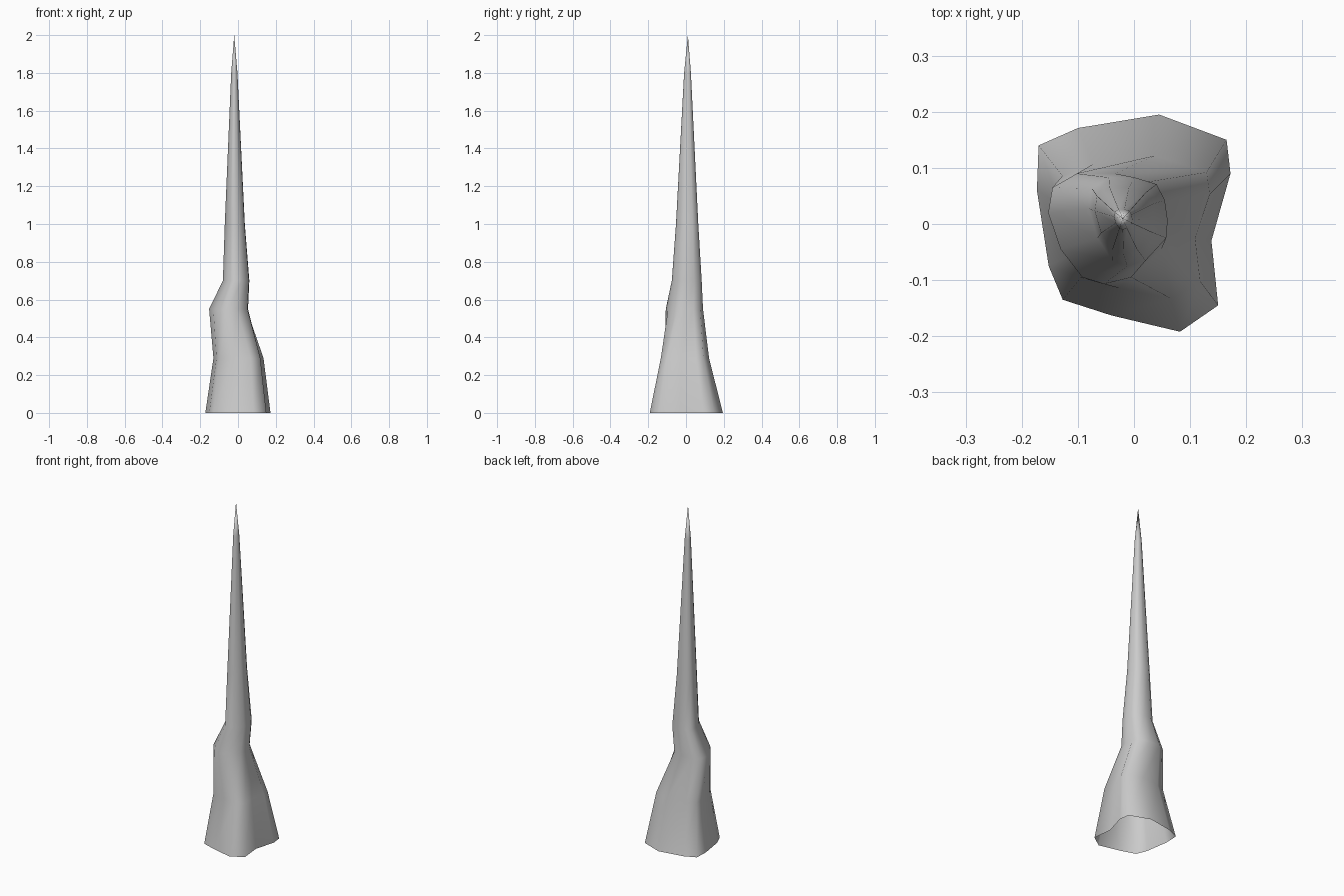
import bpy, bmesh

if "Cube" in bpy.data.objects:
    bpy.data.objects.remove(bpy.data.objects["Cube"])

# Irregular outline of the foot, and of the bulge above it (matching corner for corner)
FOOT = [(-.17, .14), (-.10, .171), (.045, .195), (.165, .15), (.172, .09), (.138, -.03),
        (.15, -.145), (.082, -.192), (-.04, -.163), (-.127, -.135), (-.152, -.075), (-.173, .06)]
BULGE = [(-.145, .065), (-.10, .09), (-.03, .09), (.03, .075), (.052, .04), (.06, -.005),
         (.056, -.045), (.0, -.095), (-.05, -.107), (-.09, -.095), (-.13, -.045), (-.153, .02)]


def fit(outline, x0, x1, y0, y1):
    """Stretch an outline into the given bounds."""
    xs, ys = zip(*outline)
    return [(x0 + (x - min(xs)) / (max(xs) - min(xs)) * (x1 - x0),
             y0 + (y - min(ys)) / (max(ys) - min(ys)) * (y1 - y0)) for x, y in outline]


# Cross-sections from the ground up
sections = [
    (0, FOOT),
    (.29, fit(FOOT, -.13, .135, -.133, .122)),
    (.55, fit(BULGE, -.153, .053, -.107, .09)),
    (.70, fit(BULGE, -.08, .06, -.075, .083)),
    (1.0, fit(BULGE, -.07, .036, -.053, .065)),
    (1.8, fit(BULGE, -.036, -.003, -.01, .026)),
]

# Loft the spike, open at the foot and closed to a point at the tip
bm = bmesh.new()
rings = [[bm.verts.new((x, y, z)) for x, y in outline] for z, outline in sections]
tip = bm.verts.new((-.02, .01, 2))
n = len(FOOT)
for low, high in zip(rings, rings[1:]):
    for i in range(n):
        j = (i + 1) % n
        bm.faces.new((low[j], low[i], high[i], high[j]))
for i in range(n):
    bm.faces.new((rings[-1][(i + 1) % n], rings[-1][i], tip))
for f in bm.faces:
    f.smooth = True

mesh = bpy.data.meshes.new("rock_spike")
bm.to_mesh(mesh)
bm.free()
bpy.context.collection.objects.link(bpy.data.objects.new("rock_spike", mesh))
